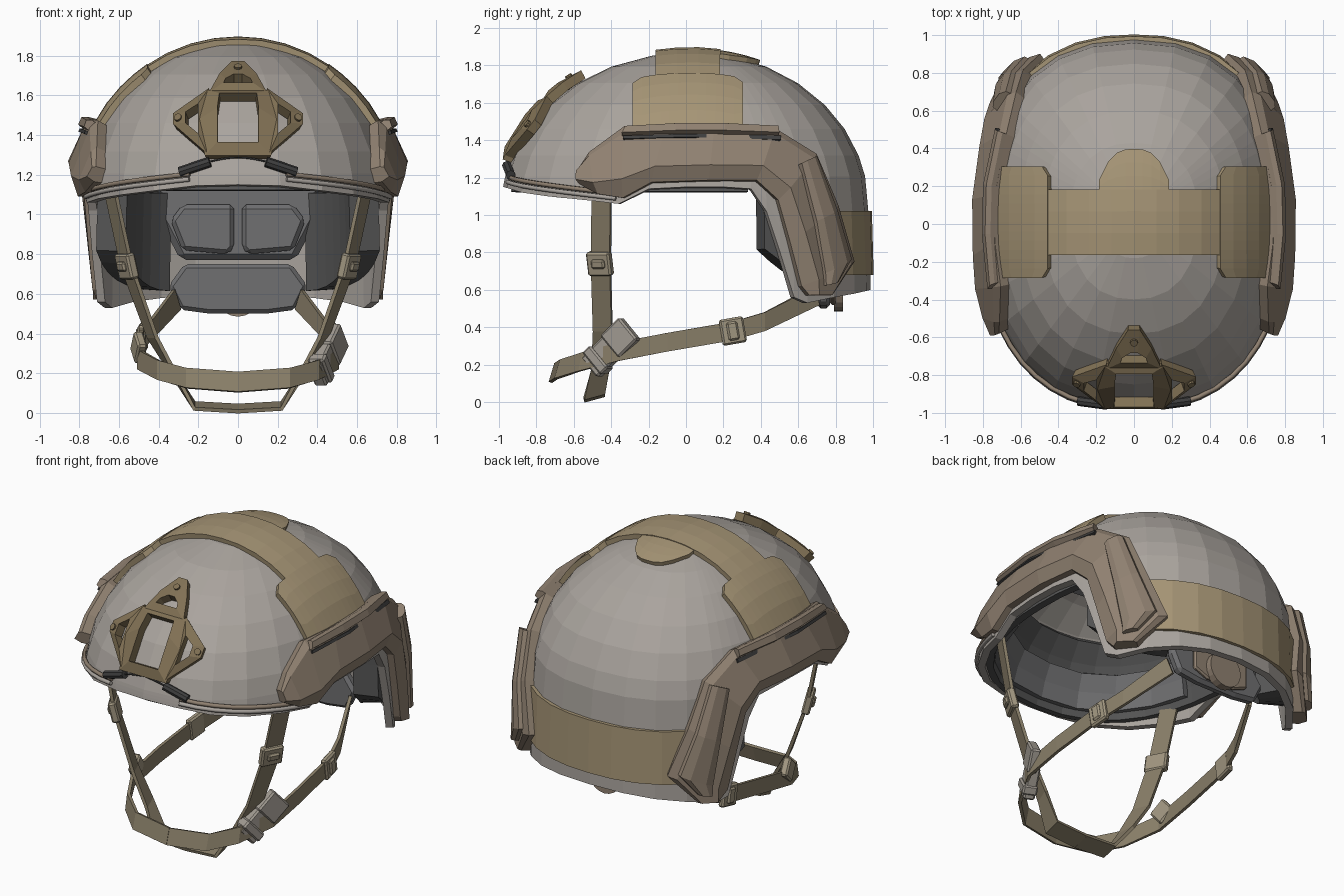
import bpy, bmesh
from math import sin, cos, radians, pi
from mathutils import Vector as V, Euler

if "Cube" in bpy.data.objects:
    bpy.data.objects.remove(bpy.data.objects["Cube"])

def mat(name, c):
    m = bpy.data.materials.new(name)
    m.diffuse_color = (*c, 1)
    m.use_nodes = True
    m.node_tree.nodes["Principled BSDF"].inputs["Base Color"].default_value = m.diffuse_color
    return m
SHELL = mat("shell_grey", (.40, .37, .34)); RAIL = mat("rail_brown", (.28, .22, .165))
PANEL = mat("panel_tan", (.38, .30, .18)); STRAP = mat("strap_olive", (.25, .21, .14))
MOUNT = mat("mount_bronze", (.22, .165, .09)); DARK = mat("dark", (.05, .05, .05))
PAD = mat("pad_grey", (.16, .16, .165)); BUCKLE = mat("buckle_tan", (.36, .31, .22))
LINER = mat("liner_grey", (.09, .09, .09)); CLIP = mat("clip_grey", (.36, .33, .29))

# ---- shell shape: superellipse plan, elliptical dome, slightly flared skirt
N, W, H, ZC, YC = 2.35, .80, .82, 1.05, .03
length = lambda y: 1.015 if y < YC else .945
def rad2(z):
    return 1 - ((z - ZC) / H) ** 2 if z > ZC else (1 + .03 * (ZC - z)) ** 2
def field(p):
    q = abs(p.x / W) ** N + abs((p.y - YC) / length(p.y)) ** N
    return q ** (2 / N) - rad2(p.z)
def offset(p, off):
    e = .002
    g = V([field(p + d) - field(p - d) for d in (V((e, 0, 0)), V((0, e, 0)), V((0, 0, e)))])
    return p + g.normalized() * off
def proj(o, d, off):
    """Shoot from inside point o along d to the shell, then lift by off."""
    o, d, a, b = V(o), V(d), 0, 2
    for _ in range(30):
        m = (a + b) / 2
        a, b = (m, b) if field(o + d * m) < 0 else (a, m)
    return offset(o + d * a, off)
side = lambda y, z, off: proj((0, y, z), (1, 0, 0), off)
front = lambda x, z, off: proj((x, YC, z), (0, -1, 0), off)
top = lambda x, y, off: proj((x, y, 1), (0, 0, 1), off)
def around(a, z, off):
    """Angle a in degrees from the rear, swinging towards +x."""
    return proj((0, YC, z), (sin(radians(a)), cos(radians(a)), 0), off)

# ---- mesh helpers
def make(name, verts, faces, m, mirror=False, bevel=0):
    me = bpy.data.meshes.new(name)
    me.from_pydata([tuple(v) for v in verts], [], faces)
    bm = bmesh.new(); bm.from_mesh(me)
    bmesh.ops.remove_doubles(bm, verts=bm.verts, dist=1e-4)
    bmesh.ops.recalc_face_normals(bm, faces=bm.faces)
    bm.to_mesh(me); bm.free()
    ob = bpy.data.objects.new(name, me)
    bpy.context.collection.objects.link(ob)
    me.materials.append(m)
    if bevel:
        b = ob.modifiers.new("bevel", "BEVEL"); b.width = bevel; b.segments = 1
    if mirror:
        ob.modifiers.new("mirror", "MIRROR")
    return ob
def loft(name, secs, m, mirror=False, wrap=False, bevel=0):
    n, k = len(secs[0]), len(secs)
    faces = [(i * n + j, i * n + (j + 1) % n, (i + 1) % k * n + (j + 1) % n, (i + 1) % k * n + j)
             for i in range(k if wrap else k - 1) for j in range(n)]
    if not wrap:
        faces += [tuple(range(n)), tuple(range((k - 1) * n, k * n))]
    return make(name, [p for s in secs for p in s], faces, m, mirror, bevel)
def slab(name, fn, nu, nv, lo, hi, m, mirror=False):
    """Curved pad: fn(u, v, off) sampled at two offsets and closed at the edges."""
    verts = [fn(i / nu, j / nv, o) for o in (lo, hi) for i in range(nu + 1) for j in range(nv + 1)]
    k, w = (nu + 1) * (nv + 1), nv + 1
    faces = [(b + i * w + j, b + i * w + j + 1, b + (i + 1) * w + j + 1, b + (i + 1) * w + j)
             for b in (0, k) for i in range(nu) for j in range(nv)]
    edge = list(range(nv)) + [i * w + nv for i in range(nu)]
    edge += [nu * w + j for j in range(nv, 0, -1)] + [i * w for i in range(nu, 0, -1)]
    faces += [(a, b, b + k, a + k) for a, b in zip(edge, edge[1:] + edge[:1])]
    return make(name, verts, faces, m, mirror)
def prism(name, pts, y0, y1, m, bevel=0, mirror=False):
    return loft(name, [[(x, y, z) for x, z in pts] for y in (y0, y1)], m, mirror, bevel=bevel)
def block(name, loc, size, rot, m, mirror=False, bevel=.01):
    r = Euler([radians(a) for a in rot]).to_matrix()
    secs = [[r @ V((x * size[0] / 2, y * size[1] / 2, z * size[2] / 2)) + V(loc)
             for y, z in ((-1, -1), (1, -1), (1, 1), (-1, 1))] for x in (-1, 1)]
    return loft(name, secs, m, mirror, bevel=bevel)
def rod(name, a, b, r, m, mirror=False, n=10):
    a, b = V(a), V(b)
    q = (b - a).to_track_quat('Z', 'Y')
    return loft(name, [[p + q @ V((r * cos(2 * pi * i / n), r * sin(2 * pi * i / n), 0)) for i in range(n)]
                       for p in (a, b)], m, mirror)
mix = lambda a, b, t: a + (b - a) * t

# ---- helmet shell with ear cut-outs: (y, rim z) per column of the right half
rim = [(-.985, 1.15), (-.965, 1.145), (-.88, 1.12), (-.74, 1.1), (-.54, 1.08), (-.36, 1.06), (-.2, 1.14), (0, 1.15),
       (.2, 1.15), (.35, 1.14), (.43, 1.02), (.5, .8), (.57, .56), (.64, .53), (.78, .56), (.89, .58), (.955, .595), (.975, .6)]
cols = []
for y, z in rim:
    t = min(1, abs((y - YC) / length(y)))
    cols.append((W * (1 - t ** N) ** (1 / N), y - YC, z))
zs = [ZC + H * cos(radians(a)) for a in (0, 12, 25, 37, 49, 60, 71, 79)]
ring = cols + [(-x, y, z) for x, y, z in cols[-2:0:-1]]
def shell_pt(c, i, off):
    z = zs[i] if i < 8 else mix(zs[7], c[2], (i - 7) / 3)
    r = max(rad2(z), 0) ** .5
    return offset(V((c[0] * r, c[1] * r + YC, z)), off)
n = len(ring)
verts = [shell_pt(c, i, o) for o in (0, -.045) for i in range(11) for c in ring]
faces = [(b + i * n + j, b + i * n + (j + 1) % n, b + (i + 1) * n + (j + 1) % n, b + (i + 1) * n + j)
         for b in (0, 11 * n) for i in range(10) for j in range(n)]
faces += [(10 * n + j, 10 * n + (j + 1) % n, 21 * n + (j + 1) % n, 21 * n + j) for j in range(n)]
make("helmet_shell", verts, faces, SHELL)

# ---- hook-and-loop panels
slab("top_panel", lambda u, v, o: top(mix(-.46, .46, u), mix(-.16, .18, v), o), 8, 3, -.01, .028, PANEL)
slab("top_panel_tab", lambda u, v, o: top(mix(-.18, .18, u), mix(.18, .39 - .16 * abs(2 * u - 1) ** 3, v), o),
     8, 3, -.01, .022, PANEL)
def side_patch(u, v, o):
    c = .03 * (u in (0, 1))
    return top(mix(.44 + c, .705 - c, v), mix(-.28, .30, u), o)
slab("side_panel", side_patch, 12, 4, -.01, .03, PANEL, True)
slab("rear_panel", lambda u, v, o: around(mix(-46, 46, u), mix(.68, 1.02, v), o), 10, 2, -.01, .018, PANEL)

# ---- side rails: stations of outer edge and inner edge in (y, z)
def rail(name, stations, prof, m):
    loft(name, [[side(mix(a, c, t), mix(b, d, t), o) for t, o in prof] for a, b, c, d in stations], m, True)
rail("side_rail", [(-.56, 1.23, -.555, 1.16), (-.5, 1.32, -.46, 1.11), (-.32, 1.45, -.33, 1.09), (-.1, 1.455, -.18, 1.17),
                   (.15, 1.455, .12, 1.18), (.46, 1.44, .37, 1.18), (.67, 1.31, .48, 1.08), (.78, 1.05, .54, .86),
                   (.86, .75, .6, .62), (.75, .57, .64, .57)],
     [(0, -.01), (0, .05), (.12, .07), (.75, .085), (1, .04), (1, -.01)], RAIL)
rail("rail_lip", [(-.3, 1.44, -.33, 1.39), (-.05, 1.455, -.05, 1.40), (.2, 1.455, .2, 1.40), (.46, 1.44, .47, 1.39)],
     [(0, .03), (0, .075), (.2, .1), (.8, .098), (1, .05)], RAIL)
rail("rail_slot", [(-.32, 1.39, -.32, 1.375), (0, 1.40, 0, 1.385), (.48, 1.39, .48, 1.37)],
     [(0, .05), (0, .082), (1, .082), (1, .05)], DARK)
rail("rail_rear_cover", [(.66, 1.29, .57, 1.25), (.76, 1.03, .64, .96), (.83, .77, .68, .68), (.76, .64, .69, .62)],
     [(0, .05), (.08, .09), (.3, .11), (.7, .11), (.92, .095), (1, .05)], RAIL)

# ---- front mount: open frames with raised bosses
def frame(name, outer, inner, mirror=False):
    loft(name, [[front(*a, .0), front(*a, .05), front(*b, .06), front(*b, .0)] for a, b in zip(outer, inner)],
         MOUNT, mirror, True)
frame("mount_window", [(-.15, 1.59), (.15, 1.59), (.19, 1.45), (.16, 1.28), (-.16, 1.28), (-.19, 1.45)],
      [(-.09, 1.57), (.09, 1.57), (.10, 1.5), (.10, 1.34), (-.10, 1.34), (-.10, 1.5)])
frame("mount_wing", [(.14, 1.60), (.31, 1.48), (.31, 1.43), (.15, 1.29)], [(.19, 1.52), (.25, 1.48), (.25, 1.43), (.19, 1.38)], True)
frame("mount_top", [(-.14, 1.58), (-.09, 1.67), (-.03, 1.73), (.03, 1.73), (.09, 1.67), (.14, 1.58)],
      [(-.07, 1.62), (-.06, 1.64), (-.02, 1.66), (.02, 1.66), (.06, 1.64), (.07, 1.62)])
rod("mount_wing_screw", front(.285, 1.455, .03), front(.285, 1.455, .065), .02, MOUNT, True)
rod("mount_top_screw", front(0, 1.695, .03), front(0, 1.695, .065), .02, MOUNT)

# ---- brim cords with dark grips
def cord(name, pts, r, m):
    cu = bpy.data.curves.new(name, 'CURVE')
    cu.dimensions = '3D'; cu.bevel_depth = r; cu.bevel_resolution = 1
    s = cu.splines.new('POLY'); s.points.add(len(pts) - 1)
    for q, p in zip(s.points, pts):
        q.co = (*p, 1)
    ob = bpy.data.objects.new(name, cu)
    cu.materials.append(m); cu.use_fill_caps = True
    bpy.context.collection.objects.link(ob)
    ob.modifiers.new("mirror", "MIRROR")
for k, m in ((0, RAIL), (.026, SHELL)):
    cord("brim_cord", [around(180 - a, 1.205 - .0018 * (a - 12) - k, .008) for a in range(14, 68, 6)], .013, m)
cord("mount_cord", [front(.0, 1.285, .015), front(.08, 1.275, .015), front(.15, 1.26, .015)], .005, DARK)
rod("cord_grip", front(.14, 1.26, .015), front(.29, 1.21, .015), .026, DARK, True, 8)

# ---- inner padding
slab("side_rear_pad", lambda u, v, o: around(mix(28, 62, u), mix(.62 + .2 * u ** 2, 1.13, v), o), 6, 3, -.2, -.045, LINER, True)
slab("liner_band", lambda u, v, o: around(mix(68, 292, u), mix(1.13, 1.58, v), o), 20, 4, -.09, -.045, LINER)
slab("brow_pad", lambda u, v, o: around(mix(115, 245, u), mix(1.18, 1.42, v), o), 8, 2, -.13, -.08, PAD)
slab("crown_pad", lambda u, v, o: top(mix(-.45, .45, u), mix(-.5, .6, v), o), 6, 6, -.09, -.045, PAD)
prism("back_pad", [(-.42, 1.2), (.42, 1.2), (.42, 1.02), (.29, .77), (-.29, .77), (-.42, 1.02)], .68, .84, PAD, .03)
prism("back_cushion", [(.02, 1.05), (.28, 1.05), (.34, .97), (.28, .82), (.05, .80), (.02, .83)], .63, .7, PAD, .025, True)
prism("nape_pad", [(-.27, .75), (.27, .75), (.35, .64), (.29, .52), (.14, .5), (-.14, .5), (-.29, .52), (-.35, .64)],
      .70, .77, PAD, .02)
prism("dial_housing", [(-.2, .72), (.2, .72), (.2, .56), (.1, .52), (-.1, .52), (-.2, .56)], .77, .8, RAIL, .01)
rod("fit_dial", (0, .79, .6), (0, .84, .6), .115, RAIL, n=20)

# ---- webbing: centre point and width vector per station, mirrored to both sides
def strap(name, stations, t=.01):
    secs = []
    for i, (p, w) in enumerate(stations):
        a, b = V(stations[max(i - 1, 0)][0]), V(stations[min(i + 1, len(stations) - 1)][0])
        h, d = V(w) / 2, (b - a).cross(V(w)).normalized() * t
        secs.append([V(p) + h + d, V(p) - h + d, V(p) - h - d, V(p) + h - d])
    loft(name, secs, STRAP, True)
strap("front_strap", [((.66, -.45, 1.2), (.05, .1, 0)), ((.56, -.455, .74), (.05, .1, 0)), ((.43, -.445, .38), (.04, .1, 0)),
                      ((.32, -.455, .19), (.03, .1, .02)), ((.22, -.49, .035), (.0, .11, .03)), ((0, -.49, .022), (0, .11, .03))])
strap("chin_and_rear_strap", [((0, -.71, .155), (0, .03, .1)), ((.26, -.68, .175), (0, .03, .1)), ((.40, -.56, .215), (0, .02, .1)),
                              ((.5, -.36, .27), (0, 0, .1)), ((.5, -.1, .32), (0, 0, .1)), ((.48, .25, .38), (0, 0, .1)),
                              ((.43, .42, .43), (0, 0, .1)), ((.31, .70, .57), (.03, -.02, .1))])
block("front_slider", (.56, -.46, .74), (.05, .14, .13), (0, 14, -28), BUCKLE, True)
block("front_slider_bar", (.575, -.465, .74), (.05, .08, .05), (0, 14, -28), BUCKLE, True)
block("rear_slider", (.48, .25, .38), (.04, .13, .14), (10, 0, 6), BUCKLE, True)
block("rear_slider_bar", (.492, .25, .38), (.04, .06, .1), (10, 0, 6), BUCKLE, True)
# side-release buckle on one side, plain slider on the other
block("buckle_body", (.43, -.44, .25), (.07, .2, .14), (42, 0, -25), CLIP)
block("buckle_clip", (.49, -.35, .345), (.06, .15, .16), (42, 0, -25), CLIP)
block("buckle_ridge", (.42, -.47, .225), (.09, .06, .16), (42, 0, -25), CLIP)
block("strap_slider", (-.5, -.33, .33), (.05, .12, .12), (40, 0, 15), BUCKLE)
